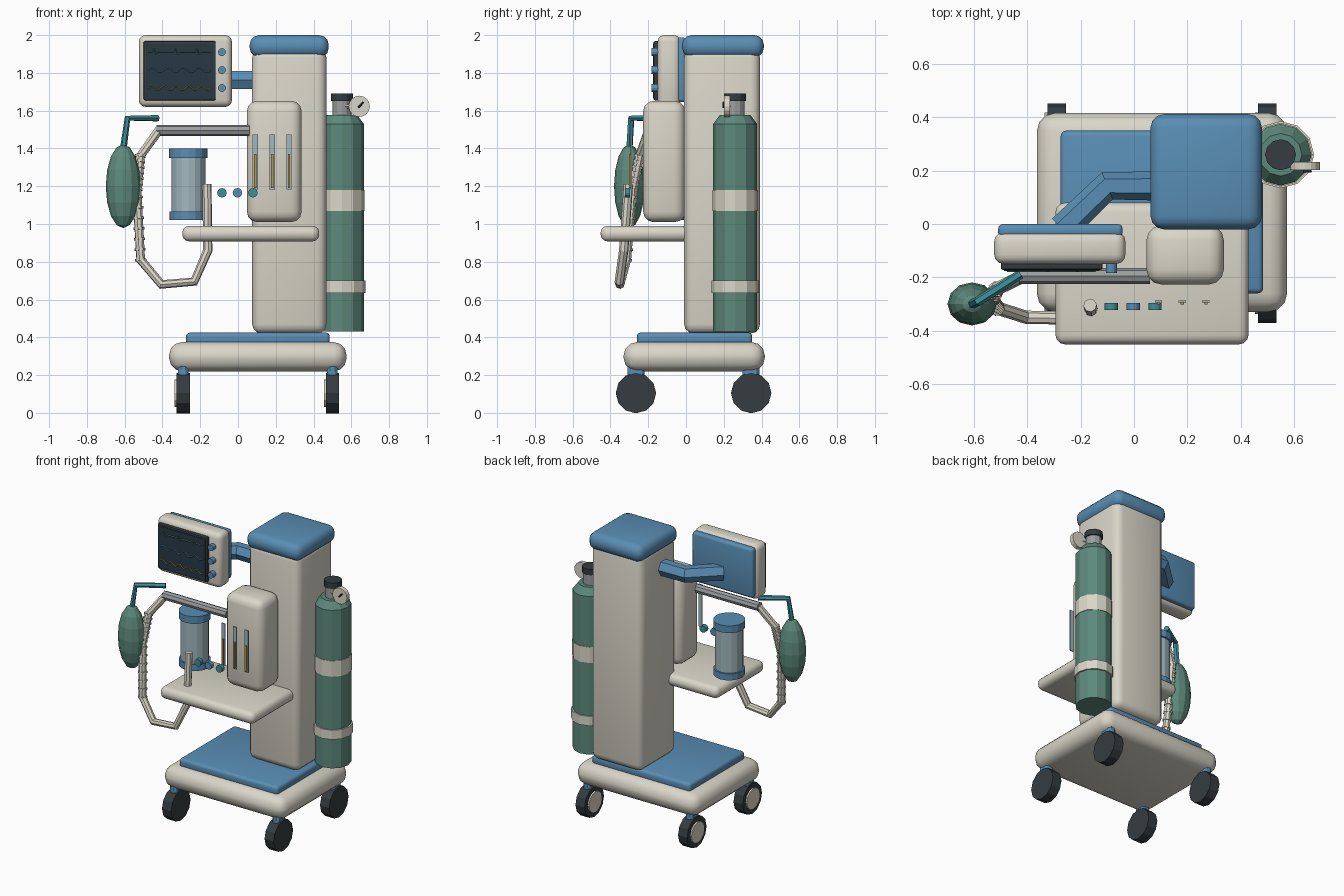
import bpy, math
from mathutils import Vector

if "Cube" in bpy.data.objects:
    bpy.data.objects.remove(bpy.data.objects["Cube"])


def material(name, r, g, b):
    m = bpy.data.materials.new(name)
    m.diffuse_color = (r, g, b, 1)
    m.use_nodes = True
    m.node_tree.nodes["Principled BSDF"].inputs["Base Color"].default_value = m.diffuse_color
    return m


CREAM = material("cream", 0.70, 0.67, 0.58)
BLUE = material("blue", 0.10, 0.27, 0.46)
GREEN = material("green", 0.11, 0.25, 0.20)
TEAL = material("teal", 0.05, 0.27, 0.31)
DARK = material("dark", 0.035, 0.045, 0.05)
SCREEN = material("screen", 0.02, 0.04, 0.06)
GLASS = material("glass", 0.36, 0.48, 0.52)
STEEL = material("steel", 0.33, 0.34, 0.35)
AMBER = material("amber", 0.50, 0.30, 0.06)


def finish(name, mat):
    o = bpy.context.object
    o.name = name
    o.data.materials.append(mat)
    return o


def box(name, mat, x, y, z, bevel=0.0, segments=3):
    """Box from (min, max) ranges, with rounded edges."""
    bpy.ops.mesh.primitive_cube_add(
        size=1, location=[(a + b) / 2 for a, b in (x, y, z)])
    o = finish(name, mat)
    o.scale = [b - a for a, b in (x, y, z)]
    bpy.ops.object.transform_apply(location=False, rotation=False, scale=True)
    if bevel:
        m = o.modifiers.new("round", 'BEVEL')
        m.width, m.segments = bevel, segments
        bpy.ops.object.modifier_apply(modifier="round")
        bpy.ops.object.shade_smooth_by_angle(angle=math.radians(40))
    return o


def rod(name, mat, a, b, r, sides=12, r2=None):
    """Flat-faced cylinder or cone between two points."""
    a, b = Vector(a), Vector(b)
    d = b - a
    bpy.ops.mesh.primitive_cone_add(
        vertices=sides, radius1=r, radius2=r if r2 is None else r2,
        depth=d.length, location=(a + b) / 2,
        rotation=d.to_track_quat('Z', 'Y').to_euler())
    return finish(name, mat)


def tube(name, mat, points, r, res=1):
    """Faceted pipe along a polyline."""
    c = bpy.data.curves.new(name, 'CURVE')
    c.dimensions = '3D'
    c.bevel_depth, c.bevel_resolution, c.use_fill_caps = r, res, True
    s = c.splines.new('POLY')
    s.points.add(len(points) - 1)
    for p, co in zip(s.points, points):
        p.co = (*co, 1)
    s.use_smooth = False
    o = bpy.data.objects.new(name, c)
    bpy.context.collection.objects.link(o)
    bpy.ops.object.select_all(action='DESELECT')
    bpy.context.view_layer.objects.active = o
    o.select_set(True)
    bpy.ops.object.convert(target='MESH')
    return finish(name, mat) if not bpy.context.object.data.materials else bpy.context.object


# Base, deck and column
box("base", CREAM, (-0.365, 0.575), (-0.33, 0.417), (0.22, 0.375), 0.07)
box("base_deck", BLUE, (-0.275, 0.485), (-0.26, 0.35), (0.36, 0.425), 0.02)
box("column", CREAM, (0.075, 0.468), (-0.01, 0.392), (0.42, 1.93), 0.05)
box("column_cap", BLUE, (0.062, 0.48), (-0.02, 0.412), (1.882, 2.0), 0.05)

# Casters
for side, x in (("left", -0.29), ("right", 0.50)):
    for end, y in (("front", -0.265), ("back", 0.345)):
        n = f"{end}_{side}"
        rod(f"wheel_{n}", DARK, (x - 0.035, y, 0.105), (x + 0.035, y, 0.105), 0.107)
        rod(f"wheel_hub_{n}", CREAM, (x - 0.045, y, 0.105), (x - 0.03, y, 0.105), 0.073)
        box(f"caster_fork_{n}", BLUE, (x - 0.028, x + 0.028),
            (y - 0.045, y + 0.045), (0.16, 0.26), 0.015, 1)

# Work tray and flow meter housing
box("work_tray", CREAM, (-0.295, 0.43), (-0.452, 0.08), (0.908, 0.99), 0.036)
box("flow_meter_housing", CREAM, (0.047, 0.337), (-0.227, -0.005), (1.01, 1.652), 0.055)

# Flow tubes and control knobs
for i in range(3):
    x = 0.092 + 0.089 * i
    box(f"flow_tube_{i}", GLASS, (x - 0.014, x + 0.014), (-0.295, -0.287), (1.182, 1.475))
    box(f"flow_level_{i}", AMBER, (x - 0.006, x + 0.006), (-0.303, -0.293), (1.19, 1.37))
    kx = -0.085 + 0.082 * i
    rod(f"control_knob_{i}", (TEAL, BLUE, TEAL)[i],
        (kx, -0.323, 1.165), (kx, -0.296, 1.165), 0.025)

# Absorber canister
cx, cy = -0.263, -0.1
rod("canister_body", GLASS, (cx, cy, 1.05), (cx, cy, 1.37), 0.09, 16)
rod("canister_foot", BLUE, (cx, cy, 1.02), (cx, cy, 1.065), 0.1, 16)
rod("canister_lid", BLUE, (cx, cy, 1.35), (cx, cy, 1.4), 0.102, 16)

# Monitor with back panel, screen, traces and buttons
box("monitor_case", CREAM, (-0.525, -0.032), (-0.15, -0.03), (1.62, 2.0), 0.035)
box("monitor_back", BLUE, (-0.51, -0.043), (-0.05, 0.0), (1.645, 1.988), 0.018)
box("screen_bezel", DARK, (-0.5, -0.118), (-0.172, -0.14), (1.655, 1.968), 0.008, 2)
box("screen", SCREEN, (-0.487, -0.131), (-0.176, -0.165), (1.668, 1.955))
for name, mat, z, kind in (("pulse", GREEN, 1.91, 0), ("pressure", BLUE, 1.815, 1),
                           ("breath", AMBER, 1.72, 2)):
    pts = []
    for i in range(33):
        t = i / 32
        if kind == 0:
            h = {3: 0.018, 4: -0.012}.get(i % 11, 0.0)
        else:
            h = 0.012 * math.sin(t * math.tau * (3 + kind))
        pts.append((-0.475 + 0.33 * t, -0.178, z + h))
    tube(f"trace_{name}", mat, pts, 0.003, 0)
    rod(f"monitor_button_{name}", BLUE, (-0.085, -0.183, z), (-0.085, -0.145, z), 0.021)

# Monitor arm
tube("monitor_arm", BLUE, [(-0.27, -0.02, 1.763), (-0.1, 0.143, 1.763),
                           (0.1, 0.143, 1.763)], 0.055)

# Breathing circuit: rail, hose with ribs, bag and its arm
rod("circuit_rail", STEEL, (-0.432, -0.195, 1.495), (0.06, -0.195, 1.495), 0.03, 8)
hose = [(-0.42, -0.197, 1.495), (-0.517, -0.245, 1.36), (-0.535, -0.285, 1.17),
        (-0.515, -0.315, 0.81), (-0.405, -0.35, 0.68), (-0.232, -0.353, 0.695),
        (-0.16, -0.33, 0.86), (-0.165, -0.305, 1.21)]
tube("breathing_hose", CREAM, hose, 0.025, 2)
a, b = Vector(hose[1]), Vector(hose[3])
mid = Vector(hose[2])
for i in range(14):
    t = i / 13
    p, d = (a.lerp(mid, t * 2), mid - a) if t < 0.5 else (mid.lerp(b, t * 2 - 1), b - mid)
    d = d.normalized() * 0.006
    rod(f"hose_rib_{i}", CREAM, p - d, p + d, 0.03, 8)

bpy.ops.mesh.primitive_uv_sphere_add(segments=12, ring_count=8, radius=1,
                                     location=(-0.608, -0.3, 1.2))
bag = finish("breathing_bag", GREEN)
bag.scale = (0.092, 0.081, 0.222)
tube("bag_arm", TEAL, [(-0.608, -0.3, 1.39), (-0.585, -0.29, 1.56),
                       (-0.425, -0.188, 1.56)], 0.018)

# Gas cylinder with straps, valve and gauge
tx, ty = 0.55, 0.26
rod("gas_cylinder", GREEN, (tx, ty, 0.43), (tx, ty, 1.53), 0.116)
rod("cylinder_shoulder", GREEN, (tx, ty, 1.53), (tx, ty, 1.578), 0.116, r2=0.08)
rod("upper_strap", CREAM, (tx, ty, 1.07), (tx, ty, 1.18), 0.12)
rod("lower_strap", CREAM, (tx, ty, 0.635), (tx, ty, 0.7), 0.126)
rod("cylinder_neck", STEEL, (tx, ty, 1.56), (tx, ty, 1.665), 0.05)
rod("valve_knob", DARK, (tx, ty, 1.652), (tx, ty, 1.692), 0.058)
rod("pressure_gauge", CREAM, (0.642, 0.202, 1.623), (0.642, 0.232, 1.623), 0.056, 16)
rod("gauge_needle", DARK, (0.637, 0.198, 1.617), (0.664, 0.198, 1.645), 0.005, 6)
rod("gauge_stem", STEEL, (tx, 0.225, 1.623), (0.62, 0.222, 1.623), 0.012, 8)
